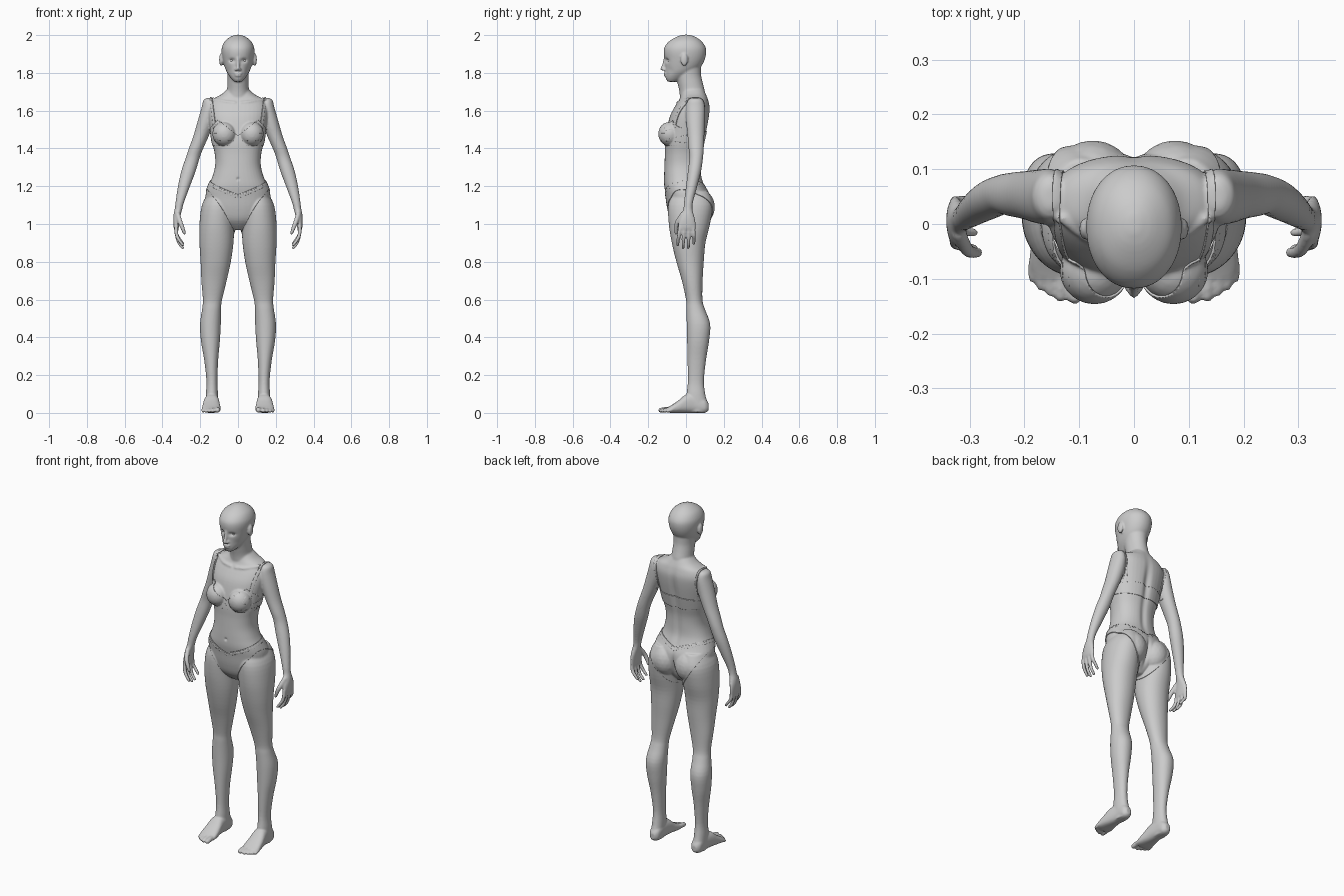
import bpy, bmesh
from math import cos, sin, pi, exp, copysign
from mathutils import Matrix, Vector

bm = bmesh.new()


def sides(x):
    return (1, -1) if abs(x) > 1e-6 else (1,)


def smooth_rows(rows, k=4):
    """Catmull-Rom resampling of a list of equal-length tuples."""
    out = []
    for i in range(len(rows) - 1):
        p0, p1 = rows[max(i - 1, 0)], rows[i]
        p2, p3 = rows[i + 1], rows[min(i + 2, len(rows) - 1)]
        for j in range(k):
            t = j / k
            out.append([0.5 * (2 * b + (c - a) * t + (2 * a - 5 * b + 4 * c - d) * t * t
                               + (3 * b - a - 3 * c + d) * t ** 3)
                        for a, b, c, d in zip(p0, p1, p2, p3)])
    return out + [list(rows[-1])]


def loft(rows, axis='z', p=2.2, n=40):
    """Rows: position on axis, centre x, half width, low and high of the other axis."""
    for s in sides(rows[0][1]):
        rings = []
        for t, c, h, lo, hi in smooth_rows(rows):
            ring = []
            for i in range(n):
                a = 2 * pi * i / n
                u, v = (copysign(abs(f) ** (2 / p), f) for f in (cos(a), sin(a)))
                x, w = c * s + h * u, (lo + hi) / 2 + (hi - lo) / 2 * v
                ring.append(bm.verts.new((x, w, t) if axis == 'z' else (x, t, w)))
            rings.append(ring)
        for a, b in zip(rings, rings[1:]):
            for i in range(n):
                bm.faces.new((a[i], a[(i + 1) % n], b[(i + 1) % n], b[i]))
        bm.faces.new(rings[0])
        bm.faces.new(rings[-1])


def ball(x, y, z, rx, ry, rz, sub=3):
    for s in sides(x):
        m = Matrix.Translation((x * s, y, z)) @ Matrix.Diagonal((rx, ry, rz, 1))
        bmesh.ops.create_icosphere(bm, subdivisions=sub, radius=1, matrix=m)


def digit(points):
    """Rounded limb through points (x, y, z, radius)."""
    for x, y, z, r in smooth_rows(points, 10):
        ball(x, y, z, r, r, r, 2)


# torso
loft([(.972, 0, .03, -.03, .05), (1.02, 0, .12, -.075, .09), (1.08, 0, .165, -.095, .122),
      (1.15, 0, .172, -.106, .122), (1.2, 0, .158, -.115, .10), (1.25, 0, .136, -.116, .083),
      (1.31, 0, .121, -.114, .08), (1.37, 0, .123, -.112, .083), (1.43, 0, .136, -.112, .096),
      (1.5, 0, .147, -.102, .111), (1.57, 0, .157, -.085, .123), (1.62, 0, .156, -.06, .126),
      (1.66, 0, .135, -.035, .117), (1.685, 0, .09, -.026, .107), (1.71, 0, .06, -.02, .095)], p=2.3)
ball(.072, -.085, 1.477, .06, .058, .062)
ball(.075, .07, 1.09, .076, .079, .09)
digit([(.015, -.044, 1.642, .008), (.07, -.033, 1.647, .009), (.13, .01, 1.66, .01)])

# neck and head
loft([(1.64, 0, .08, -.03, .1), (1.70, 0, .06, -.035, .1), (1.75, 0, .056, -.046, .088),
      (1.79, 0, .056, -.055, .08), (1.84, 0, .06, -.05, .08)], p=2)
loft([(1.753, 0, .02, -.096, -.05), (1.77, 0, .036, -.107, -.01), (1.80, 0, .057, -.109, .04),
      (1.83, 0, .070, -.110, .077), (1.87, 0, .081, -.113, .099), (1.91, 0, .087, -.118, .107),
      (1.94, 0, .084, -.112, .102), (1.97, 0, .068, -.086, .08), (1.992, 0, .038, -.047, .047),
      (2.002, 0, .01, -.015, .015)], p=2.1)
digit([(0, -.111, 1.878, .008), (0, -.118, 1.842, .009), (0, -.125, 1.822, .011)])
ball(.010, -.113, 1.817, .009, .012, .007)
ball(0, -.109, 1.797, .022, .009, .005)
ball(0, -.108, 1.786, .018, .009, .006)
ball(.089, -.009, 1.87, .011, .020, .034)

# legs
loft([(1.17, .095, .06, -.07, .115), (1.10, .105, .086, -.094, .14), (1.0, .112, .092, -.091, .127),
      (.9, .114, .09, -.075, .103), (.8, .118, .08, -.051, .094), (.7, .127, .067, -.022, .088),
      (.6, .135, .051, .0, .087), (.55, .140, .050, .002, .1), (.47, .146, .055, .004, .128),
      (.38, .146, .05, .006, .122), (.28, .142, .037, .008, .106), (.17, .138, .029, .01, .095),
      (.1, .138, .032, .003, .102), (.05, .138, .032, 0, .113), (.004, .138, .027, .01, .108)], p=2.1)

# feet and toes
loft([(.12, .137, .014, .014, .05), (.10, .137, .03, 0, .075), (.05, .137, .034, 0, .1),
      (0, .14, .041, 0, .097), (-.04, .141, .047, 0, .066), (-.075, .141, .05, 0, .042),
      (-.1, .138, .044, .002, .028)], axis='y', p=2.5)
for x, y, r in ((.108, -.133, .014), (.134, -.132, .011), (.153, -.123, .010),
                (.170, -.112, .010), (.185, -.098, .009)):
    digit([(x * .8 + .028, -.07, .02, r), (x, y + .025, .018, r), (x, y, r, r)])

# arms and palms
loft([(1.668, .152, .012, .03, .07), (1.655, .153, .03, .01, .09), (1.62, .154, .038, 0, .1),
      (1.55, .168, .044, 0, .1), (1.47, .194, .041, .008, .097), (1.4, .222, .038, .014, .094),
      (1.35, .240, .037, .018, .09), (1.28, .262, .038, .01, .08), (1.2, .286, .032, .0, .06),
      (1.12, .307, .023, -.01, .038), (1.08, .315, .020, -.014, .034), (1.05, .322, .019, -.024, .041),
      (1.02, .326, .017, -.036, .049), (.985, .327, .014, -.042, .052), (.968, .326, .011, -.04, .049)],
     p=2)

# fingers and thumbs
for y0, y1, z in ((-.032, -.042, .885), (-.009, -.014, .870), (.015, .014, .870), (.039, .043, .893)):
    digit([(.327, y0, .99, .0105), (.325, (y0 + y1) / 2, .945, .0105), (.312, y1, z + .03, .0095),
           (.292, y1 - .002, z + .004, .0085)])
digit([(.319, -.018, 1.05, .014), (.306, -.045, 1.01, .013), (.294, -.052, .98, .0115),
       (.284, -.052, .952, .009)])

# fuse the body parts into one smooth skin
bmesh.ops.recalc_face_normals(bm, faces=bm.faces)
mesh = bpy.data.meshes.new("parts")
bm.to_mesh(mesh)
bm.free()
body = bpy.data.objects.new("body", mesh)
bpy.context.collection.objects.link(body)
rm = body.modifiers.new("fuse", 'REMESH')
rm.mode, rm.voxel_size = 'VOXEL', .005
sm = body.modifiers.new("soften", 'SMOOTH')
sm.factor, sm.iterations = .5, 5
bpy.context.view_layer.update()
skin = bpy.data.meshes.new_from_object(body.evaluated_get(bpy.context.evaluated_depsgraph_get()))
body.modifiers.clear()
body.data = skin

# eye sockets, navel, back groove, cheek hollows: centre, radii, push in y
dents = [(.032, -.105, 1.866, .016, .03, .010, .012), (0, -.115, 1.238, .006, .02, .007, .009),
         (0, .11, 1.50, .02, .06, .12, -.012), (0, .09, 1.3, .018, .05, .10, -.008),
         (.05, -.085, 1.81, .016, .03, .02, .004), (0, .14, 1.07, .012, .08, .06, -.02)]
for v in skin.vertices:
    x, y, z = v.co
    for cx, cy, cz, rx, ry, rz, push in dents:
        d = ((abs(x) - cx) / rx) ** 2 + ((y - cy) / ry) ** 2 + ((z - cz) / rz) ** 2
        if d < 9:
            v.co.y += push * exp(-d)
skin.polygons.foreach_set("use_smooth", [True] * len(skin.polygons))

# eyeballs
for s, side in ((1, "left"), (-1, "right")):
    bpy.ops.mesh.primitive_uv_sphere_add(segments=24, ring_count=16, radius=.0145,
                                         location=(.032 * s, -.081, 1.866))
    bpy.context.object.name = side + "_eye"
    bpy.ops.object.shade_smooth()


def garment(name, cuts):
    """Copy the half of the skin inside all cutting planes, mirror it and thicken it."""
    b = bmesh.new()
    b.from_mesh(skin)
    for co, no in [((0, 0, 0), (-1, 0, 0))] + cuts:
        bmesh.ops.bisect_plane(b, geom=b.verts[:] + b.edges[:] + b.faces[:], plane_co=Vector(co),
                               plane_no=Vector(no).normalized(), clear_outer=True)
    me = bpy.data.meshes.new(name)
    b.to_mesh(me)
    b.free()
    ob = bpy.data.objects.new(name, me)
    bpy.context.collection.objects.link(ob)
    ob.modifiers.new("mirror", 'MIRROR').merge_threshold = .0005
    so = ob.modifiers.new("cloth", 'SOLIDIFY')
    so.thickness, so.offset = .004, 1


# underwear
garment("briefs", [((0, 0, 1.165), (-.4, -.15, 1)), ((0, 0, .925), (1.54, -.27, -1))])
garment("briefs_waistband", [((0, 0, 1.172), (-.4, -.15, 1)), ((0, 0, 1.152), (.4, .15, -1)),
                             ((.19, 0, 1.2), (1, 0, 0))])
garment("bra_cups", [((0, 0, 1.417), (0, 0, -1)), ((0, 0, 1.465), (-.8, 0, 1)),
                     ((.105, 0, 1.549), (1, 0, 1)), ((.147, 0, 1.5), (1, 0, 0)),
                     ((0, -.02, 1.5), (0, 1, 0))])
garment("bra_band", [((0, 0, 1.43), (0, -.1, -1)), ((0, 0, 1.47), (0, -.2, 1)),
                     ((.15, 0, 1.45), (1, 0, 0))])
garment("bra_straps", [((0, 0, 1.48), (0, 0, -1)), ((.114, 0, 1.5), (-1, 0, .13)),
                       ((.127, 0, 1.5), (1, 0, -.13))])
